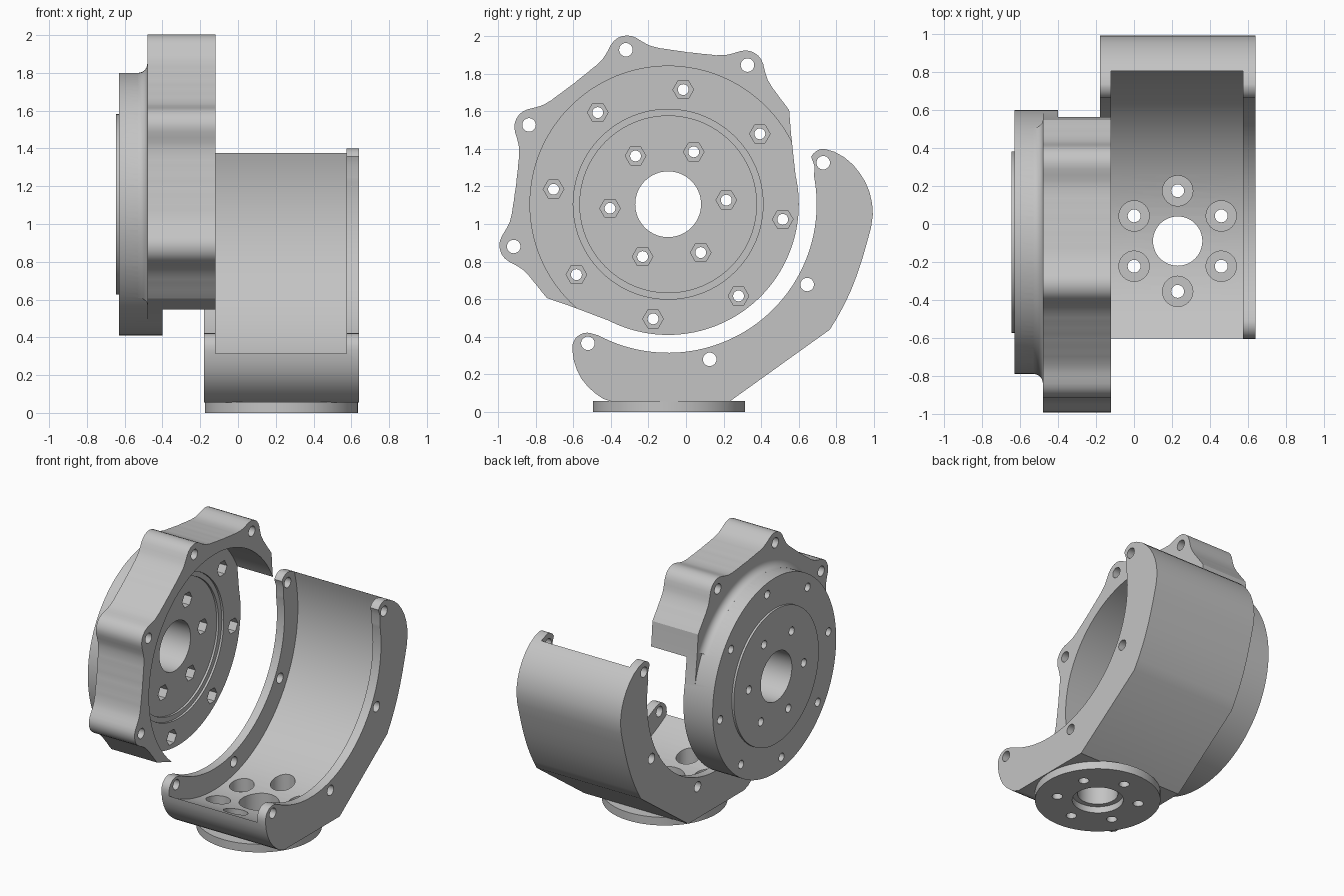
import bpy, bmesh, math
from math import sin, cos, radians

if "Cube" in bpy.data.objects:
    bpy.data.objects.remove(bpy.data.objects["Cube"])

CY, CZ = -0.095, 1.105          # main axis (runs along x)
BX, BY = 0.23, -0.09            # base flange axis (runs along z)

grey = bpy.data.materials.new("plain_grey")
grey.diffuse_color = (0.55, 0.55, 0.55, 1)
grey.use_nodes = True
grey.node_tree.nodes["Principled BSDF"].inputs["Base Color"].default_value = grey.diffuse_color


def polar(r, deg, c=(CY, CZ)):
    return (c[0] + r * cos(radians(deg)), c[1] + r * sin(radians(deg)))


def circle(r, c=(CY, CZ), n=64, start=0):
    return [polar(r, start + 360 * i / n, c) for i in range(n)]


def arc(r, a0, a1, n, c=(CY, CZ)):
    return [polar(r, a0 + (a1 - a0) * i / n, c) for i in range(n + 1)]


def finish(name, bm):
    bmesh.ops.recalc_face_normals(bm, faces=bm.faces)
    me = bpy.data.meshes.new(name)
    bm.to_mesh(me)
    bm.free()
    ob = bpy.data.objects.new(name, me)
    bpy.context.collection.objects.link(ob)
    me.materials.append(grey)
    return ob


def prism(name, pts, t0, t1, axis="x"):
    """Closed outline pushed along x (points are y,z) or z (points are x,y)."""
    bm = bmesh.new()
    put = (lambda p, t: (t, p[0], p[1])) if axis == "x" else (lambda p, t: (p[0], p[1], t))
    a = [bm.verts.new(put(p, t0)) for p in pts]
    b = [bm.verts.new(put(p, t1)) for p in pts]
    bm.faces.new(a)
    bm.faces.new(b)
    for i in range(len(pts)):
        j = (i + 1) % len(pts)
        bm.faces.new((a[i], a[j], b[j], b[i]))
    return finish(name, bm)


def swept_ring(name, section, a0, a1, n):
    """Section of (x, radius) points swept round the main axis."""
    bm = bmesh.new()
    rows = []
    for i in range(n + 1):
        ang = a0 + (a1 - a0) * i / n
        rows.append([bm.verts.new((x, *polar(r, ang))) for x, r in section])
    for p, q in zip(rows, rows[1:]):
        for k in range(len(section)):
            m = (k + 1) % len(section)
            bm.faces.new((p[k], p[m], q[m], q[k]))
    bm.faces.new(rows[0])
    bm.faces.new(rows[-1])
    return finish(name, bm)


def combine(ob, steps):
    """Apply a list of (operation, helper) booleans, then drop the helpers."""
    for op, helper in steps:
        m = ob.modifiers.new(op, "BOOLEAN")
        m.operation, m.object, m.solver = op, helper, "EXACT"
    dg = bpy.context.evaluated_depsgraph_get()
    me = bpy.data.meshes.new_from_object(ob.evaluated_get(dg))
    ob.modifiers.clear()
    ob.data = me
    me.materials.clear()
    me.materials.append(grey)
    for _, helper in steps:
        bpy.data.objects.remove(helper, do_unlink=True)
    bpy.ops.object.select_all(action="DESELECT")
    ob.select_set(True)
    bpy.context.view_layer.objects.active = ob
    bpy.ops.object.shade_smooth_by_angle(angle=radians(30))


def cut(pts, t0, t1, axis="x"):
    return ("DIFFERENCE", prism("cutter", pts, t0, t1, axis))


# ---- round housing with scalloped half cover ----
EAR = [(0, .927), (2, .924), (4, .908), (5.5, .885), (8.5, .85),
       (12, .832), (17, .82), (22.5, .815)]
EARS = [60.3 + 45 * k for k in range(4)]


def ear_radius(ang):
    d = min(abs(ang - e) for e in EARS)
    for (d0, r0), (d1, r1) in zip(EAR, EAR[1:]):
        if d <= d1:
            return r0 + (r1 - r0) * (d - d0) / (d1 - d0)
    return EAR[-1][1]


outline = [polar(ear_radius(37.8 + 1.5 * i), 37.8 + 1.5 * i) for i in range(121)]
outline += [polar(.752, 226), polar(.695, 255.6)]          # cut end, blend to disc
outline += arc(.67, 262, 353, 12)                          # hidden inside the disc
outline += [polar(.695, 0), polar(.752, 29.6)]

housing = prism("housing", outline, -.48, -.12)
fillet = [(-.53, .67)] + [(-.53 + .05 * cos(radians(a)), .745 + .05 * sin(radians(a)))
                          for a in range(-90, 1, 15)] + [(-.46, .745), (-.46, .67)]
steps = [("UNION", prism("disc", circle(.695, n=128), -.63, -.38)),
         ("UNION", swept_ring("fillet", fillet, 30, 225.6, 80)),
         ("UNION", prism("boss", circle(.478, n=96), -.645, -.60)),
         cut(circle(.735, n=128), -.40, .1),               # cover cavity
         cut(circle(.505, n=96), -.415, .1),               # stepped recess
         cut(circle(.47, n=96), -.43, .1),
         cut(circle(.175), -.9, .1)]                       # centre bore
bolts = [polar(.615, 82.5 + 45 * k) for k in range(8)]
bolts += [polar(.31, 4 + 60 * k) for k in range(6)]
for c in bolts:                                            # nut pockets and holes
    steps.append(cut(circle(.055, c, 6), -.51, .1))
    steps.append(cut(circle(.029, c, 20), -.9, .1))
for e in EARS:
    steps.append(cut(circle(.036, polar(.852, e), 24), -.9, .1))
combine(housing, steps)

# ---- curved bracket with two side flanges ----
side = arc(.79, 242, 370.5, 72)                            # inner edge, front to back
side += [(.683, 1.31)] + arc(.078, 165, 90, 6, (.735, 1.322))[1:]
side += [(.79, 1.384), (.842, 1.355), (.888, 1.316), (.925, 1.27), (.955, 1.222),
         (.977, 1.168), (.99, 1.11), (.994, 1.05), (.984, .98), (.964, .906),
         (.938, .815), (.908, .725), (.877, .645), (.842, .571), (.805, .503),
         (.765, .438), (.231, .055), (-.395, .055), (-.44, .07), (-.48, .097),
         (-.52, .132), (-.555, .175), (-.58, .222), (-.597, .275), (-.605, .33)]
side += arc(.08, 170, 65, 8, (-.525, .342))

bracket = prism("bracket", side, -.18, .64)
steps = [cut(circle(.94, n=128), -.12, .575)]              # channel between flanges
for a in (15, -30, -75, -120):
    c = circle(.036, polar(.854, a), 24)
    steps += [cut(c, -.3, -.1), cut(c, .5, .8)]

# ---- round base flange, joined to the bracket ----
steps.append(("UNION", prism("base_flange", circle(.405, (BX, BY), 96), 0, .058, "z")))
steps.append(cut(circle(.13, (BX, BY), 48), -.1, .5, "z"))
steps.append(cut(circle(.165, (BX, BY), 48), -.1, .045, "z"))
for k in range(6):
    c = polar(.265, 30 + 60 * k, (BX, BY))
    steps.append(cut(circle(.08, c, 32), .095, .5, "z"))
    steps.append(cut(circle(.034, c, 20), -.1, .5, "z"))
combine(bracket, steps)
